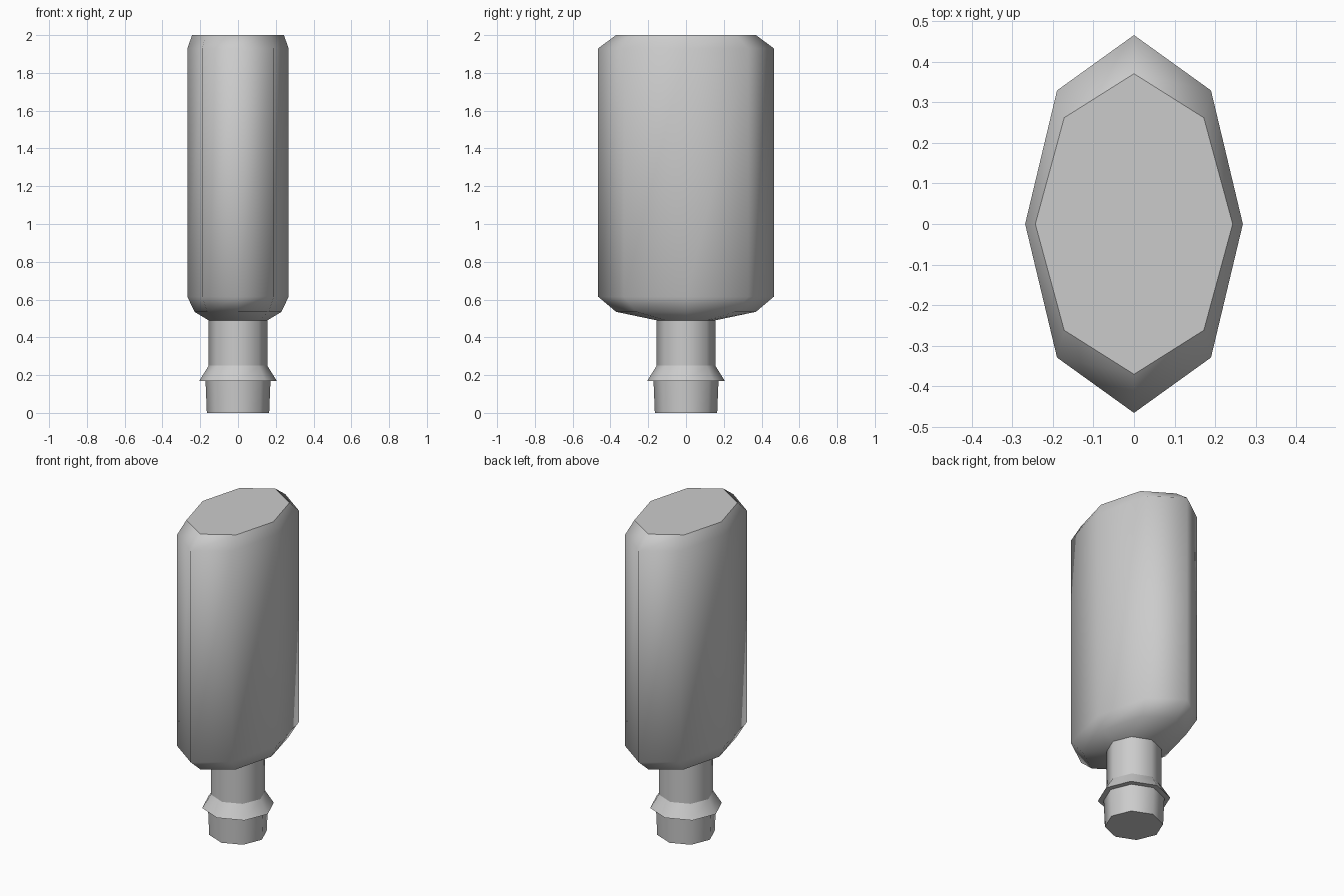
import bpy, bmesh, math

cube = bpy.data.objects.get("Cube")
if cube:
    bpy.data.objects.remove(cube, do_unlink=True)

SIDES = 8

grey = bpy.data.materials.new("light_grey")
grey.use_nodes = True
colour = (0.6, 0.6, 0.6, 1)
grey.diffuse_color = colour
grey.node_tree.nodes["Principled BSDF"].inputs["Base Color"].default_value = colour


def loft(name, rings, sharp=(), cap_bottom=False, cap_top=False):
    """Join elliptical rings (z, x radius, y radius); sharp lists creased rings."""
    bm = bmesh.new()
    loops = []
    for z, rx, ry in rings:
        angles = [math.tau * i / SIDES for i in range(SIDES)]
        loops.append([bm.verts.new((rx * math.cos(a), ry * math.sin(a), z)) for a in angles])
    for low, high in zip(loops, loops[1:]):
        for i in range(SIDES):
            j = (i + 1) % SIDES
            bm.faces.new((low[i], low[j], high[j], high[i])).smooth = True
    if cap_bottom:
        bm.faces.new(loops[0][::-1])
    if cap_top:
        bm.faces.new(loops[-1])
    for index in sharp:
        ring = loops[index]
        for i in range(SIDES):
            bm.edges.get((ring[i], ring[(i + 1) % SIDES])).smooth = False
    mesh = bpy.data.meshes.new(name)
    bm.to_mesh(mesh)
    bm.free()
    mesh.materials.append(grey)
    obj = bpy.data.objects.new(name, mesh)
    bpy.context.collection.objects.link(obj)
    return obj


# Flattened octagonal body with bevelled ends
loft("body", [(0.49, 0.155, 0.155), (0.535, 0.23, 0.37), (0.615, 0.268, 0.465),
              (1.93, 0.268, 0.465), (2.0, 0.243, 0.37)], sharp=(4,), cap_top=True)

# Straight neck under the body
loft("neck", [(0.25, 0.155, 0.155), (0.49, 0.155, 0.155)])

# Flared collar with a flat underside
loft("collar", [(0.17, 0.172, 0.172), (0.17, 0.205, 0.205), (0.25, 0.155, 0.155)], sharp=(1,))

# Tapered plug at the bottom
loft("plug", [(0.0, 0.165, 0.165), (0.17, 0.172, 0.172)], sharp=(0,), cap_bottom=True)
